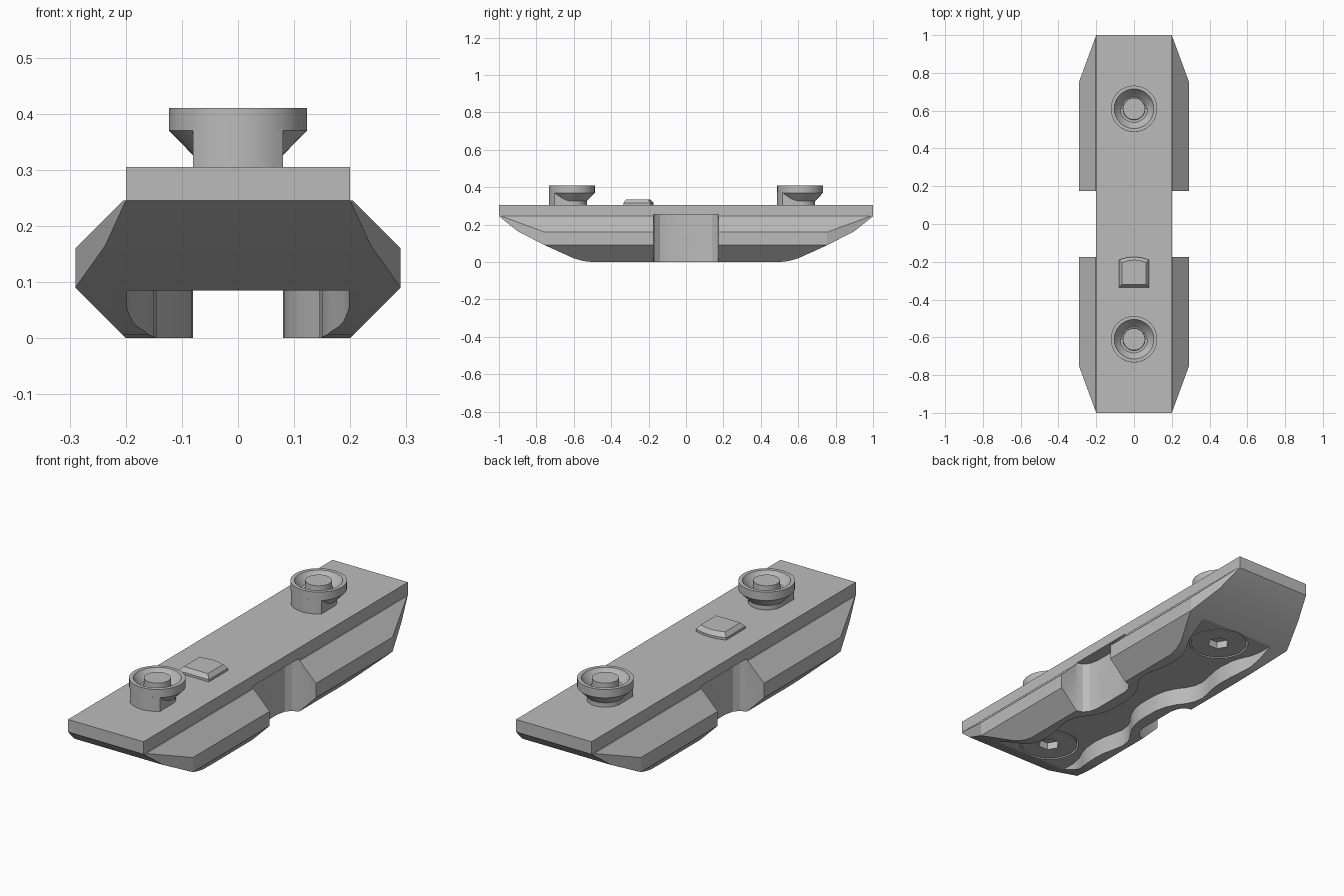
import bpy, bmesh
from math import sin, cos, pi, radians
from mathutils import Vector

if "Cube" in bpy.data.objects:
    bpy.data.objects.remove(bpy.data.objects["Cube"], do_unlink=True)

metal = bpy.data.materials.new("grey metal")
metal.use_nodes = True
GREY = (0.5, 0.5, 0.5, 1)
metal.diffuse_color = GREY
metal.node_tree.nodes["Principled BSDF"].inputs["Base Color"].default_value = GREY


def finish(bm, name):
    bmesh.ops.recalc_face_normals(bm, faces=bm.faces)
    mesh = bpy.data.meshes.new(name)
    bm.to_mesh(mesh)
    bm.free()
    mesh.materials.append(metal)
    obj = bpy.data.objects.new(name, mesh)
    bpy.context.collection.objects.link(obj)
    return obj


def prism(name, outline, z0, z1, top=None):
    """Plan outline raised from z0 to z1, optionally tapering to another outline."""
    bm = bmesh.new()
    low = [bm.verts.new((x, y, z0)) for x, y in outline]
    high = [bm.verts.new((x, y, z1)) for x, y in (top or outline)]
    bm.faces.new(low)
    bm.faces.new(high)
    for i in range(len(low)):
        j = (i + 1) % len(low)
        bm.faces.new((low[i], low[j], high[j], high[i]))
    return finish(bm, name)


def circle(r, n, cx=0, cy=0):
    return [(cx + r * cos(2 * pi * i / n), cy + r * sin(2 * pi * i / n)) for i in range(n)]


def rect(x, y):
    return [(-x, -y), (x, -y), (x, y), (-x, y)]


def lathe(name, profile, y, n=32):
    """Revolve an (r, z) profile that starts and ends on the axis."""
    bm = bmesh.new()
    verts = [bm.verts.new((r, 0, z)) for r, z in profile]
    edges = [bm.edges.new(p) for p in zip(verts, verts[1:])]
    bmesh.ops.spin(bm, geom=verts + edges, cent=(0, 0, 0), axis=(0, 0, 1), angle=2 * pi, steps=n)
    bmesh.ops.remove_doubles(bm, verts=bm.verts, dist=0.0005)
    bmesh.ops.translate(bm, verts=bm.verts, vec=(0, y, 0))
    return finish(bm, name)


def cut(obj, cutter):
    mod = obj.modifiers.new("cut", 'BOOLEAN')
    mod.operation, mod.solver, mod.object = 'DIFFERENCE', 'EXACT', cutter
    bpy.context.view_layer.objects.active = obj
    bpy.ops.object.modifier_apply(modifier=mod.name)


def smooth(obj, angle=28):
    bpy.ops.object.select_all(action='DESELECT')
    obj.select_set(True)
    bpy.context.view_layer.objects.active = obj
    bpy.ops.object.shade_smooth_by_angle(angle=radians(angle))


# Body: a block trimmed by planes into a boat shape
bm = bmesh.new()
bmesh.ops.create_cube(bm, size=1)
for v in bm.verts:
    v.co = Vector((v.co.x * 0.58, v.co.y * 2, (v.co.z + 0.5) * 0.245))


def trim(point, normal):
    geom = bm.verts[:] + bm.edges[:] + bm.faces[:]
    res = bmesh.ops.bisect_plane(bm, geom=geom, plane_co=point, plane_no=normal,
                                 dist=1e-5, clear_outer=True)
    rim = [e for e in res["geom_cut"] if isinstance(e, bmesh.types.BMEdge) and e.is_boundary]
    if rim:
        bmesh.ops.edgeloop_fill(bm, edges=rim)


keel = [(1, 0.245), (0.9, 0.165), (0.755, 0.09), (0.6, 0.02), (0.55, 0.006), (0.5, 0)]
for s in (-1, 1):
    trim((s * 0.29, 0, 0.16), (s * 0.085, 0, 0.085))
    trim((s * 0.29, 0, 0.09), (s, 0, -1))
    for t in (-1, 1):
        trim((s * 0.29, t * 0.755, 0), (s * 0.245, t * 0.09, 0))
    for (y0, z0), (y1, z1) in zip(keel, keel[1:]):
        trim((0, s * y0, z0), (0, s * (z0 - z1), -(y0 - y1)))
body = finish(bm, "body")

# Top plate
plate = prism("top_plate", rect(0.2, 1), 0.245, 0.305)

# Underside channel with a waist in the middle
half = [(0, 0.08), (0.06, 0.082), (0.11, 0.092), (0.16, 0.115), (0.2, 0.145), (0.24, 0.165),
        (0.29, 0.172), (0.35, 0.16), (0.4, 0.149), (0.45, 0.145), (0.52, 0.15), (0.57, 0.165),
        (0.62, 0.188), (0.67, 0.198), (0.9, 0.198)]
side = [(w, -y) for y, w in reversed(half[1:])] + [(w, y) for y, w in half]
cutters = [prism("channel_cutter", side + [(-x, y) for x, y in reversed(side)], -0.1, 0.085)]

# Side notches with rounded inner corners
bay = [(0.5, -0.175), (0.2, -0.175), (0.17, -0.165), (0.15, -0.14), (0.14, -0.1)]
bay += [(x, -y) for x, y in reversed(bay)]
for s in (-1, 1):
    cutters.append(prism("notch_cutter", [(s * x, y) for x, y in bay], -0.1, 0.255))

# Cross hole
hole = prism("hole_cutter", circle(0.06, 32), -0.5, 0.5)
for v in hole.data.vertices:
    v.co = (v.co.z, v.co.y, v.co.x + 0.09)
cutters.append(hole)

# Pockets for the screw heads
for y in (-0.61, 0.61):
    cutters.append(prism("pocket_cutter", circle(0.135, 40, 0, y), 0.05, 0.13))

for c in cutters:
    cut(body, c)
    if c.name.startswith("notch"):
        cut(plate, c)
smooth(body, 20)

# Bosses with a hooked front side, and the screws beneath them
boss = [(0, 0.41), (0.058, 0.41), (0.06, 0.365), (0.066, 0.365), (0.1, 0.4), (0.105, 0.41),
        (0.123, 0.41), (0.123, 0.37), (0.08, 0.326), (0.08, 0.3), (0, 0.3)]
for label, y in (("front", -0.61), ("back", 0.61)):
    smooth(lathe(label + "_boss", boss, y))
    arc = [radians(-130.6 + 81.2 * i / 10) for i in range(11)]
    hook = [(0.123 * cos(a), y + 0.123 * sin(a)) for a in arc]
    smooth(prism(label + "_boss_hook", [(-0.08, y)] + hook + [(0.08, y)], 0.3, 0.372))
    head = lathe(label + "_screw_head", [(0, 0.087), (0.128, 0.087), (0.128, 0.13), (0, 0.13)], y, 40)
    socket = prism("socket_cutter", circle(0.05, 6, 0, y), 0.05, 0.122)
    cut(head, socket)
    cutters.append(socket)
    smooth(head)

# Locating key on top, slightly bowed at its back edge
base = [(-0.08, -0.335), (0.08, -0.335), (0.08, -0.19), (0.04, -0.178), (0, -0.174),
        (-0.04, -0.178), (-0.08, -0.19)]
crown = [(x * 0.8, -0.258 + (y + 0.258) * 0.8) for x, y in base]
prism("locating_key_base", base, 0.3, 0.316)
prism("locating_key_top", base, 0.316, 0.335, crown)

for c in cutters:
    bpy.data.objects.remove(c, do_unlink=True)
